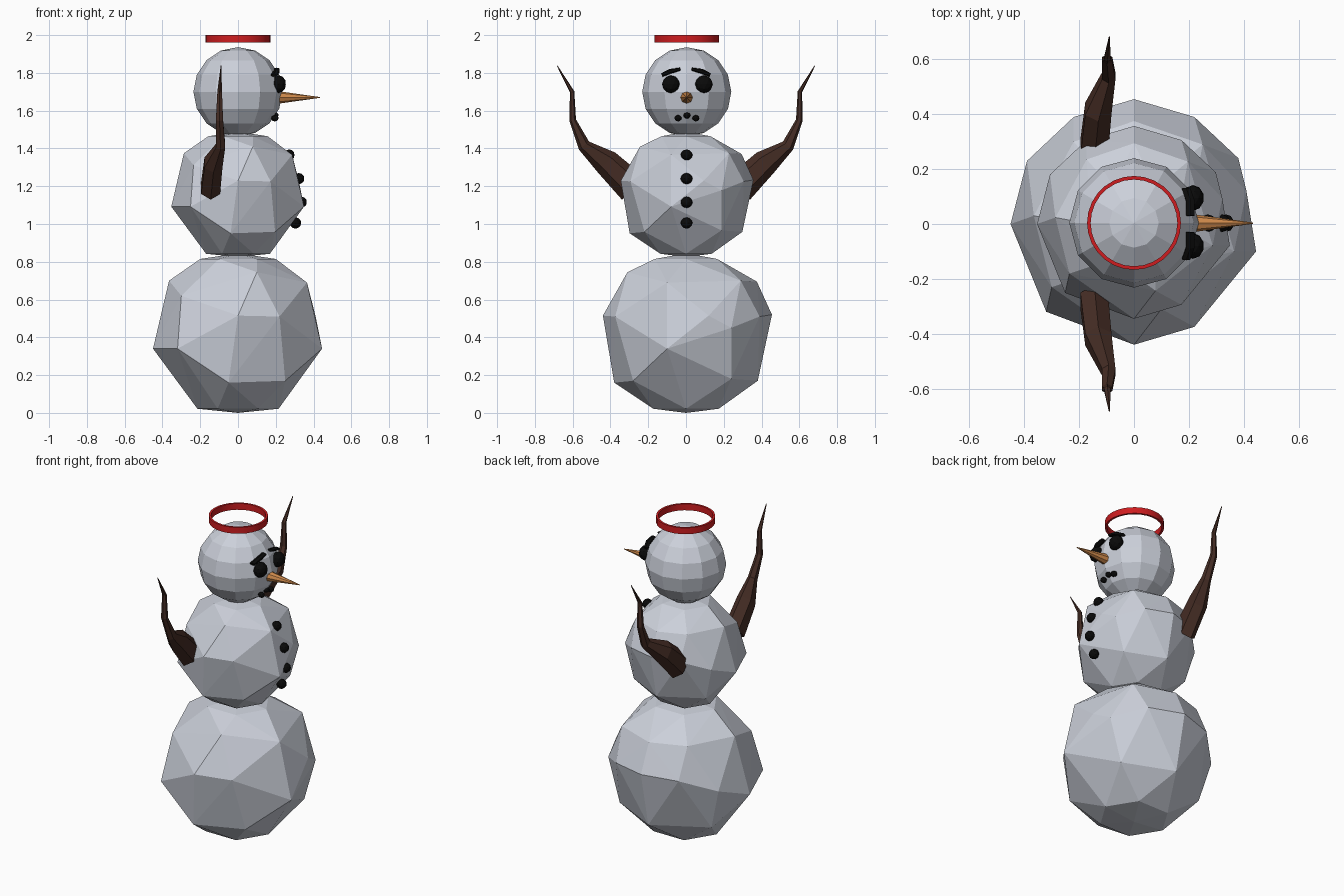
import bpy, bmesh, math
from mathutils import Vector, Matrix

if "Cube" in bpy.data.objects:
    bpy.data.objects.remove(bpy.data.objects["Cube"])


def material(name, color):
    m = bpy.data.materials.new(name)
    m.diffuse_color = (*color, 1)
    m.use_nodes = True
    m.node_tree.nodes["Principled BSDF"].inputs["Base Color"].default_value = m.diffuse_color
    return m


SNOW = material("snow", (0.60, 0.63, 0.70))
COAL = material("coal", (0.003, 0.003, 0.003))
CARROT = material("carrot", (0.62, 0.25, 0.07))
BARK = material("bark", (0.06, 0.026, 0.018))
RED = material("red", (0.62, 0.012, 0.014))


def finish(name, bm, mat):
    bmesh.ops.recalc_face_normals(bm, faces=bm.faces[:])
    me = bpy.data.meshes.new(name)
    bm.to_mesh(me)
    bm.free()
    me.materials.append(mat)
    ob = bpy.data.objects.new(name, me)
    bpy.context.collection.objects.link(ob)
    return ob


def lump(name, loc, scale):
    # small faceted piece of coal
    bm = bmesh.new()
    bmesh.ops.create_icosphere(bm, subdivisions=2, radius=1,
                               matrix=Matrix.LocRotScale(Vector(loc), None, Vector(scale)))
    return finish(name, bm, COAL)


# snowballs: irregular coarse sphere, used twice at different sizes
BALL = [(.445, -.1, .34), (.22, -.375, .51), (0, -.44, .515), (-.32, -.32, .34),
        (-.45, 0, .34), (-.39, .23, .43), (-.22, .39, .51), (0, .455, .52),
        (.22, .39, .51), (.38, .24, .45), (.41, .12, .515),
        (0, .38, .17), (.3, .24, .18), (-.05, -.38, .16), (-.32, .2, .17), (.25, -.28, .17),
        (.365, -.1, .69), (-.365, .03, .70), (-.3, -.23, .62), (.1, -.31, .745),
        (.25, .29, .70), (-.22, .3, .70), (0, .375, .695)]
for k in range(6):
    a = k * math.pi / 3
    c, s = math.cos(a), math.sin(a)
    BALL += [(.215 * c, .2 * s, .022), (.2 * c, .19 * s, .815)]
BALL += [(0, 0, 0), (0, 0, .845)]


def snowball(name, size, z):
    bm = bmesh.new()
    for p in BALL:
        bm.verts.new((p[0] * size, p[1] * size, z + p[2] * size))
    res = bmesh.ops.convex_hull(bm, input=bm.verts[:])
    bmesh.ops.delete(bm, geom=[v for v in bm.verts if not v.link_faces], context='VERTS')
    return finish(name, bm, SNOW)


snowball("lower_ball", 1.0, 0.0)
snowball("middle_ball", 0.785, 0.825)

# head
bm = bmesh.new()
bmesh.ops.create_uvsphere(bm, u_segments=12, v_segments=8, radius=.236,
                          matrix=Matrix.Translation((0, .004, 1.70)))
finish("head", bm, SNOW)

# carrot nose pointing along +x
bm = bmesh.new()
bmesh.ops.create_cone(bm, cap_ends=True, segments=8, radius1=.035, radius2=.002, depth=.235,
                      matrix=Matrix.Translation((.317, .003, 1.67)) @ Matrix.Rotation(math.pi / 2, 4, 'Y'))
finish("nose", bm, CARROT)

# eyes, mouth and buttons
for i, y in enumerate((-.08, .095)):
    lump(f"eye_{i}", (.215, y, 1.74), (.04, .047, .047))
for i, (y, z) in enumerate(((-.042, 1.56), (.005, 1.575), (.052, 1.56))):
    lump(f"mouth_{i}", (.195, y, z), (.02, .019, .017))
for i, (x, z) in enumerate(((.27, 1.365), (.322, 1.24), (.335, 1.115), (.305, 1.005))):
    lump(f"button_{i}", (x, .003, z), (.03, .032, .03))


def loft(name, rows, sides, mat, flip=1):
    # tube through rows of (x, y, z, half width along x, half width across)
    bm = bmesh.new()
    pts = [Vector(r[:3]) for r in rows]
    rings = []
    for i, r in enumerate(rows):
        d = pts[min(i + 1, len(pts) - 1)] - pts[max(i - 1, 0)]
        n = Vector((0, -d.z, d.y)).normalized()
        ring = []
        for k in range(sides):
            a = (k + .5) * math.tau / sides
            p = pts[i] + Vector((r[3] * math.cos(a), 0, 0)) + n * (r[4] * math.sin(a))
            p.y *= flip
            ring.append(bm.verts.new(p))
        rings.append(ring)
    for a, b in zip(rings, rings[1:]):
        for k in range(sides):
            j = (k + 1) % sides
            bm.faces.new((a[k], a[j], b[j], b[k]))
    bm.faces.new(rings[0])
    bm.faces.new(rings[-1])
    return finish(name, bm, mat)


ARM = [(-.145, .28, 1.19, .058, .085), (-.13, .42, 1.325, .055, .07),
       (-.092, .54, 1.415, .028, .034), (-.098, .60, 1.55, .022, .018),
       (-.097, .603, 1.70, .014, .012), (-.09, .682, 1.838, .002, .002)]
BROW = [(.19, .128, 1.788, .018, .010), (.205, .085, 1.808, .018, .013),
        (.205, .03, 1.82, .018, .008)]
for side, s in (("right", 1), ("left", -1)):
    loft(f"{side}_arm", ARM, 6, BARK, s)
    loft(f"{side}_brow", BROW, 6, COAL, s)

# halo: thin upright band
bm = bmesh.new()
N = 28
rings = []
for r, z in ((.171, 1.96), (.171, 2.0), (.158, 2.0), (.158, 1.96)):
    rings.append([bm.verts.new((r * math.cos(k * math.tau / N), .004 + r * math.sin(k * math.tau / N), z))
                  for k in range(N)])
for i in range(4):
    a, b = rings[i], rings[(i + 1) % 4]
    for k in range(N):
        j = (k + 1) % N
        bm.faces.new((a[k], a[j], b[j], b[k]))
halo = finish("halo_ring", bm, RED)
bpy.context.view_layer.objects.active = halo
halo.select_set(True)
bpy.ops.object.shade_smooth_by_angle()
